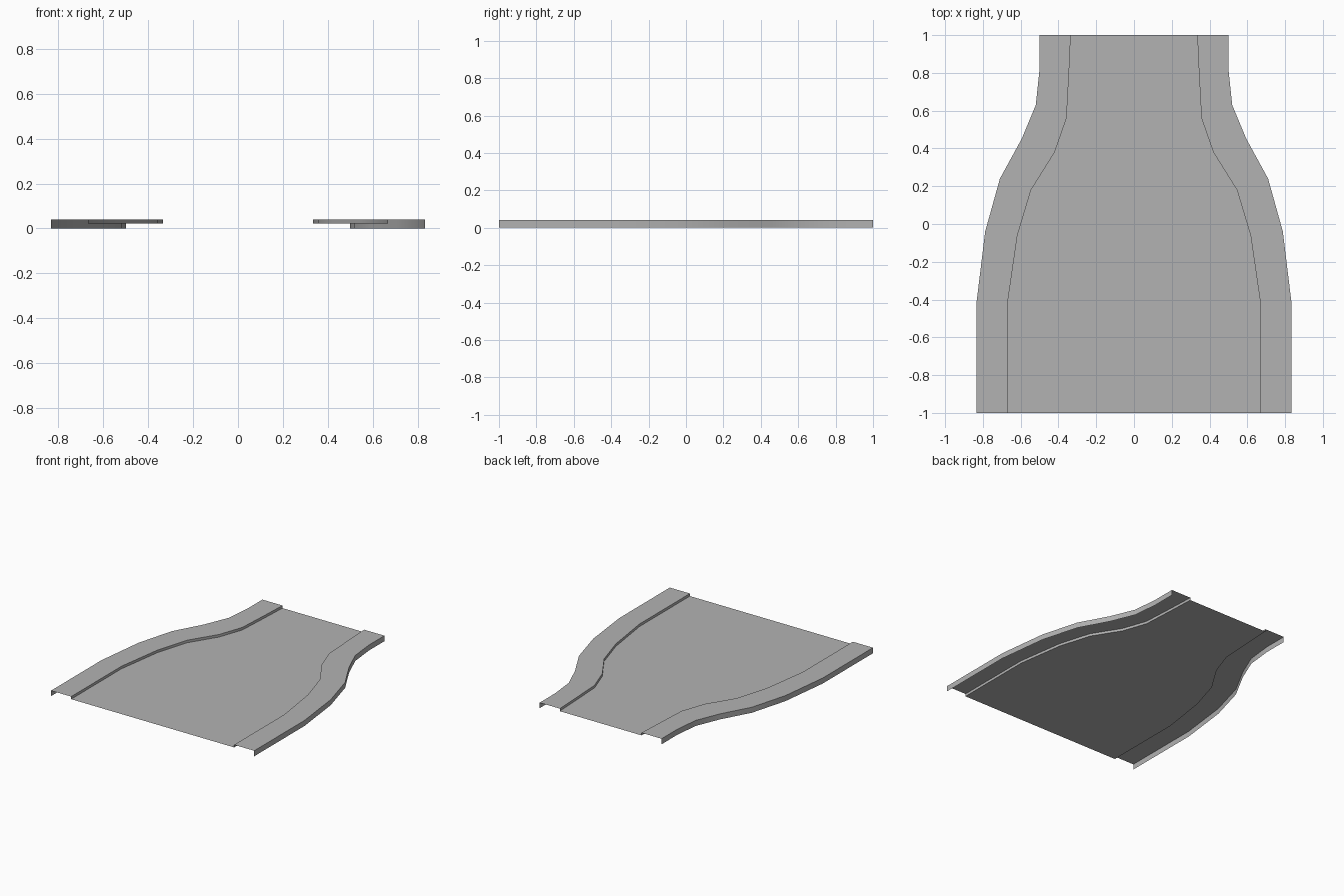
import bpy, bmesh, math

if "Cube" in bpy.data.objects:
    bpy.data.objects.remove(bpy.data.objects["Cube"], do_unlink=True)

TOP, ROAD = 0.041, 0.022

# Plan outlines of the left side, back to front (x, y)
OUTER = [(0.5, 1), (0.5, 0.82), (0.52, 0.63), (0.595, 0.45),
         (0.71, 0.24), (0.788, -0.04), (0.833, -0.41), (0.833, -1)]
INNER = [(0.335, 1), (0.343, 0.82), (0.357, 0.56), (0.42, 0.38),
         (0.545, 0.18), (0.617, -0.06), (0.668, -0.41), (0.668, -1)]

grey = bpy.data.materials.new("concrete grey")
grey.use_nodes = True
colour = (0.45, 0.45, 0.45, 1)
grey.diffuse_color = colour
bsdf = grey.node_tree.nodes["Principled BSDF"]
bsdf.inputs["Base Color"].default_value = colour
bsdf.inputs["Roughness"].default_value = 0.9


def loft(name, rails):
    """Open sheet joining neighbouring rails of equal length."""
    bm = bmesh.new()
    rows = [[bm.verts.new(p) for p in rail] for rail in rails]
    for a, b in zip(rows, rows[1:]):
        for i in range(len(a) - 1):
            bm.faces.new((a[i], a[i + 1], b[i + 1], b[i]))
    mesh = bpy.data.meshes.new(name)
    bm.to_mesh(mesh)
    bm.free()
    mesh.materials.append(grey)
    obj = bpy.data.objects.new(name, mesh)
    bpy.context.collection.objects.link(obj)
    bpy.ops.object.select_all(action='DESELECT')
    obj.select_set(True)
    bpy.context.view_layer.objects.active = obj
    bpy.ops.object.shade_smooth_by_angle(angle=math.radians(30))
    return obj


def rail(points, z, side=1):
    return [(side * x, y, z) for x, y in points]


# Carriageway that narrows towards the back
loft("road_surface", [rail(INNER, ROAD, -1), rail(INNER, ROAD)])

# Raised kerbs: inner step, flat top and outer skirt, open underneath
kerb = loft("kerbs", [rail(INNER, ROAD), rail(INNER, TOP),
                      rail(OUTER, TOP), rail(OUTER, 0)])
mirror = kerb.modifiers.new("other_side", 'MIRROR')
mirror.use_mirror_merge = False
